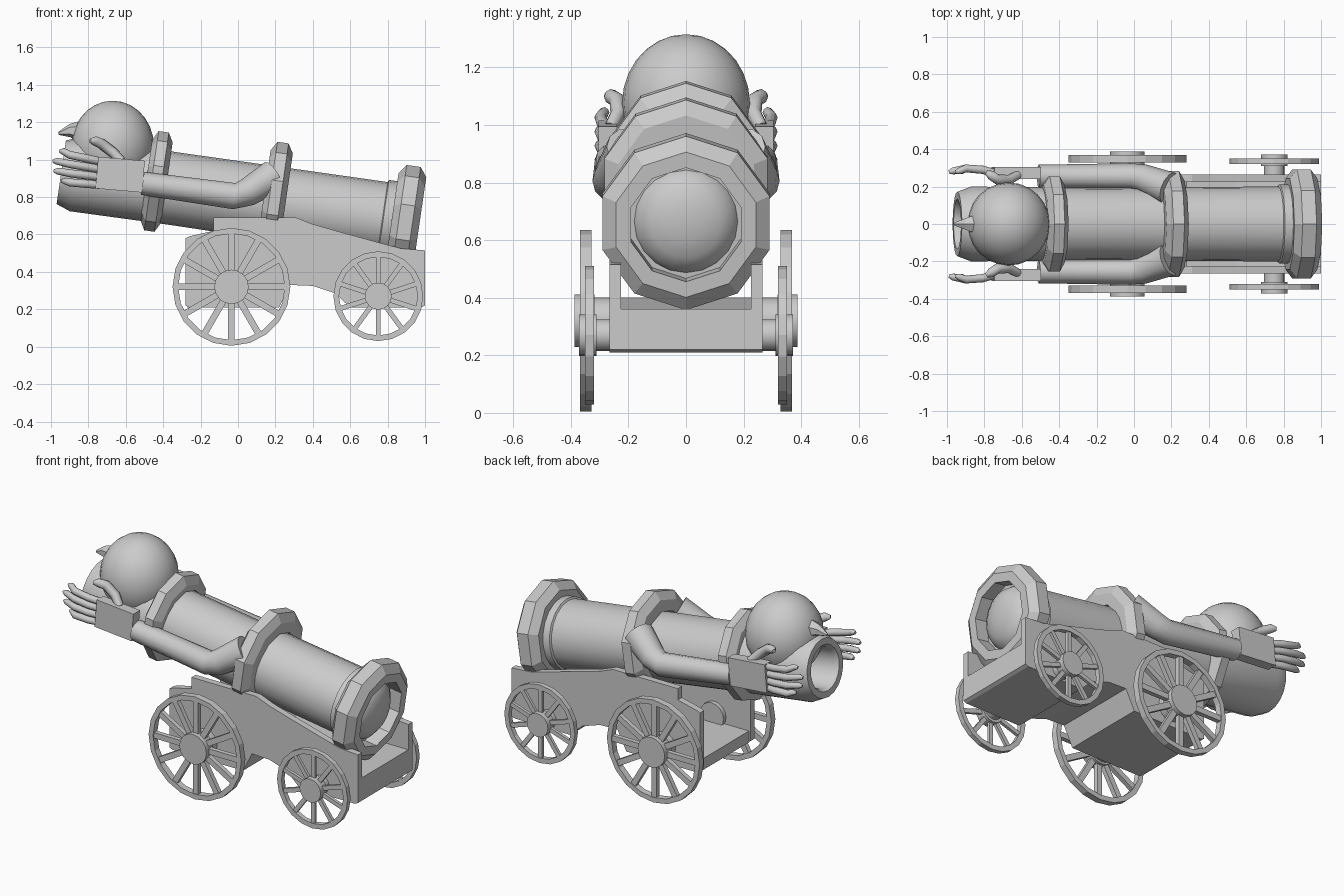
import bpy, bmesh, math
from mathutils import Matrix, Vector

if "Cube" in bpy.data.objects:
    bpy.data.objects.remove(bpy.data.objects["Cube"])

TILT = Matrix.Translation((0, 0, 0.795)) @ Matrix.Rotation(math.radians(8.3), 4, 'Y')


def finish(name, bm, angle=None):
    bmesh.ops.remove_doubles(bm, verts=bm.verts, dist=1e-5)
    bmesh.ops.recalc_face_normals(bm, faces=bm.faces)
    me = bpy.data.meshes.new(name)
    bm.to_mesh(me)
    bm.free()
    ob = bpy.data.objects.new(name, me)
    bpy.context.collection.objects.link(ob)
    if angle:
        bpy.ops.object.select_all(action='DESELECT')
        ob.select_set(True)
        bpy.context.view_layer.objects.active = ob
        bpy.ops.object.shade_smooth_by_angle(angle=math.radians(angle))
    return ob


def lathe(bm, profile, n, mat, closed=False):
    """Turn (distance, radius) points around the local x axis."""
    loops = []
    for t, r in profile:
        loops.append([bm.verts.new(mat @ Vector((t, r * math.sin(2 * math.pi * i / n),
                                                 r * math.cos(2 * math.pi * i / n)))) for i in range(n)])
    pairs = list(zip(loops, loops[1:] + loops[:1])) if closed else list(zip(loops, loops[1:]))
    for a, b in pairs:
        for i in range(n):
            j = (i + 1) % n
            bm.faces.new((a[i], a[j], b[j], b[i]))


def box(bm, lo, hi, mat=Matrix()):
    lo, hi = Vector(lo), Vector(hi)
    m = Matrix.Translation((lo + hi) / 2) @ Matrix.Diagonal((*(hi - lo), 1))
    bmesh.ops.create_cube(bm, size=1, matrix=mat @ m)


def slab(bm, outline, y0, y1):
    """Extrude an x-z outline from y0 to y1."""
    a = [bm.verts.new((x, y0, z)) for x, z in outline]
    b = [bm.verts.new((x, y1, z)) for x, z in outline]
    bm.faces.new(a)
    bm.faces.new(b[::-1])
    for i in range(len(a)):
        j = (i + 1) % len(a)
        bm.faces.new((a[i], b[i], b[j], a[j]))


def tube(bm, pts, radii, n=8):
    """Capped tube through points with one radius per point."""
    pts = [Vector(p) for p in pts]
    loops = []
    for k, p in enumerate(pts):
        d = (pts[min(k + 1, len(pts) - 1)] - pts[max(k - 1, 0)]).normalized()
        u = d.cross(Vector((0, 1, 0))).normalized()
        v = d.cross(u)
        loops.append([bm.verts.new(p + radii[k] * (u * math.cos(2 * math.pi * i / n)
                                                   + v * math.sin(2 * math.pi * i / n))) for i in range(n)])
    for a, b in zip(loops, loops[1:]):
        for i in range(n):
            j = (i + 1) % n
            bm.faces.new((a[i], a[j], b[j], b[i]))
    bm.faces.new(loops[0])
    bm.faces.new(loops[-1][::-1])


def mirrored(ob):
    ob.modifiers.new("mirror", 'MIRROR').use_axis = (False, True, False)
    mod = ob.modifiers["mirror"]
    mod.mirror_object = None
    mod.use_clip = False
    return ob


# Barrel with hollow muzzle and domed breech
bm = bmesh.new()
lathe(bm, [(-0.62, 0), (-0.62, 0.12), (-0.93, 0.12), (-0.955, 0.135), (-0.955, 0.172), (-0.88, 0.2),
           (-0.35, 0.195), (0.78, 0.2), (0.785, 0.212), (0.9, 0.212), (0.9, 0.18),
           (0.93, 0.165), (0.96, 0.12), (0.975, 0.06), (0.98, 0)], 20, TILT)
finish("barrel", bm, 35)

# Faceted ten-sided bands
for name, t, half, r, lift in (("front_band", -0.44, 0.055, 0.268, 0.025),
                               ("middle_band", 0.2, 0.06, 0.298, 0.03),
                               ("breech_band", 0.905, 0.075, 0.305, 0)):
    bm = bmesh.new()
    lathe(bm, [(t - half, 0.18 if lift else 0.2), (t - half, r - 0.05), (t - half * 0.5, r),
               (t + half * 0.5, r), (t + half, r - 0.05), (t + half, 0.18 if lift else 0.2)],
          10, Matrix.Translation((0, 0, lift)) @ TILT, closed=True)
    finish(name, bm)

# Head and pointed nose
bm = bmesh.new()
bmesh.ops.create_uvsphere(bm, u_segments=24, v_segments=14, radius=1,
                          matrix=Matrix.Translation((-0.67, 0, 1.075)) @ Matrix.Diagonal((0.22, 0.222, 0.24, 1)))
finish("head", bm, 40)
bm = bmesh.new()
tube(bm, [(-0.84, 0, 1.15), (-0.9, 0, 1.155), (-0.96, 0, 1.14)], [0.06, 0.035, 0.008], 6)
finish("nose", bm)

# Arms
bm = bmesh.new()
tube(bm, [(-0.51, 0.255, 0.873), (-0.02, 0.255, 0.805), (0.05, 0.245, 0.825), (0.19, 0.19, 0.91)],
     [0.062, 0.07, 0.075, 0.09], 12)
mirrored(finish("arm", bm, 35))

# Hands: palm, four fingers and thumb
bm = bmesh.new()
pm = Matrix.Translation((-0.63, 0.272, 0.92)) @ Matrix.Rotation(math.radians(5), 4, 'Y')
box(bm, (-0.125, -0.032, -0.085), (0.125, 0.032, 0.085), pm)
mirrored(finish("palm", bm))
bm = bmesh.new()
for i in range(4):
    zb, zt, xt = 0.99 - 0.042 * i, 1.045 - 0.053 * i, (-0.955, -0.99, -0.985, -0.945)[i]
    tube(bm, [(-0.73, 0.268, zb), (-0.81, 0.29, zb + 0.3 * (zt - zb)), (-0.9, 0.297, zb + 0.65 * (zt - zb)),
              (xt + 0.02, 0.283, zt), (xt, 0.278, zt)], [0.021, 0.022, 0.021, 0.018, 0.009])
tube(bm, [(-0.62, 0.262, 0.99), (-0.67, 0.235, 1.04), (-0.73, 0.238, 1.085), (-0.765, 0.262, 1.1),
          (-0.79, 0.275, 1.1)], [0.024, 0.028, 0.028, 0.026, 0.012])
mirrored(finish("fingers", bm, 50))

# Carriage sides
bm = bmesh.new()
slab(bm, [(-0.28, 0.22), (-0.28, 0.58), (-0.26, 0.59), (-0.13, 0.62), (-0.13, 0.69), (0.31, 0.69),
          (0.4, 0.655), (0.54, 0.615), (0.87, 0.525), (1.0, 0.515), (1.0, 0.22), (0.98, 0.21), (0.6, 0.21),
          (0.52, 0.285), (0.4, 0.325), (0.28, 0.33), (0.22, 0.21), (-0.26, 0.21)], 0.225, 0.265)
mirrored(finish("carriage_side", bm))

# Carriage floor
bm = bmesh.new()
slab(bm, [(-0.27, 0.21), (-0.27, 0.28), (0.2, 0.28), (0.28, 0.4), (0.55, 0.36), (1.0, 0.36), (1.0, 0.22),
          (0.98, 0.21), (0.6, 0.21), (0.52, 0.285), (0.4, 0.325), (0.28, 0.33), (0.22, 0.21)], -0.23, 0.23)
finish("carriage_floor", bm)

# Spoked wheels with hubs and axles
for name, x, z, R, y0, y1, hub, cap, axle, spokes in (
        ("large_wheel", -0.035, 0.32, 0.315, 0.328, 0.368, 0.092, 0.388, 0.08, 12),
        ("small_wheel", 0.75, 0.27, 0.24, 0.32, 0.35, 0.072, 0.372, 0.055, 10)):
    turn = Matrix.Translation((x, 0, z)) @ Matrix.Rotation(math.pi / 2, 4, 'Z')
    bm = bmesh.new()
    lathe(bm, [(y0, R - 0.03), (y0, R), (y1, R), (y1, R - 0.03)], 20, turn, closed=True)
    for i in range(spokes):
        m = Matrix.Translation((x, 0, z)) @ Matrix.Rotation(2 * math.pi * i / spokes, 4, 'Y')
        box(bm, (-0.055 * R, y0 + 0.006, hub - 0.02), (0.055 * R, y1 - 0.006, R - 0.02), m)
    mirrored(finish(name, bm))
    bm = bmesh.new()
    lathe(bm, [(0.2, 0), (0.2, axle), (y0 - 0.01, axle), (y0 - 0.01, hub), (cap, hub), (cap, 0)], 16, turn)
    mirrored(finish(name + "_axle", bm, 35))
